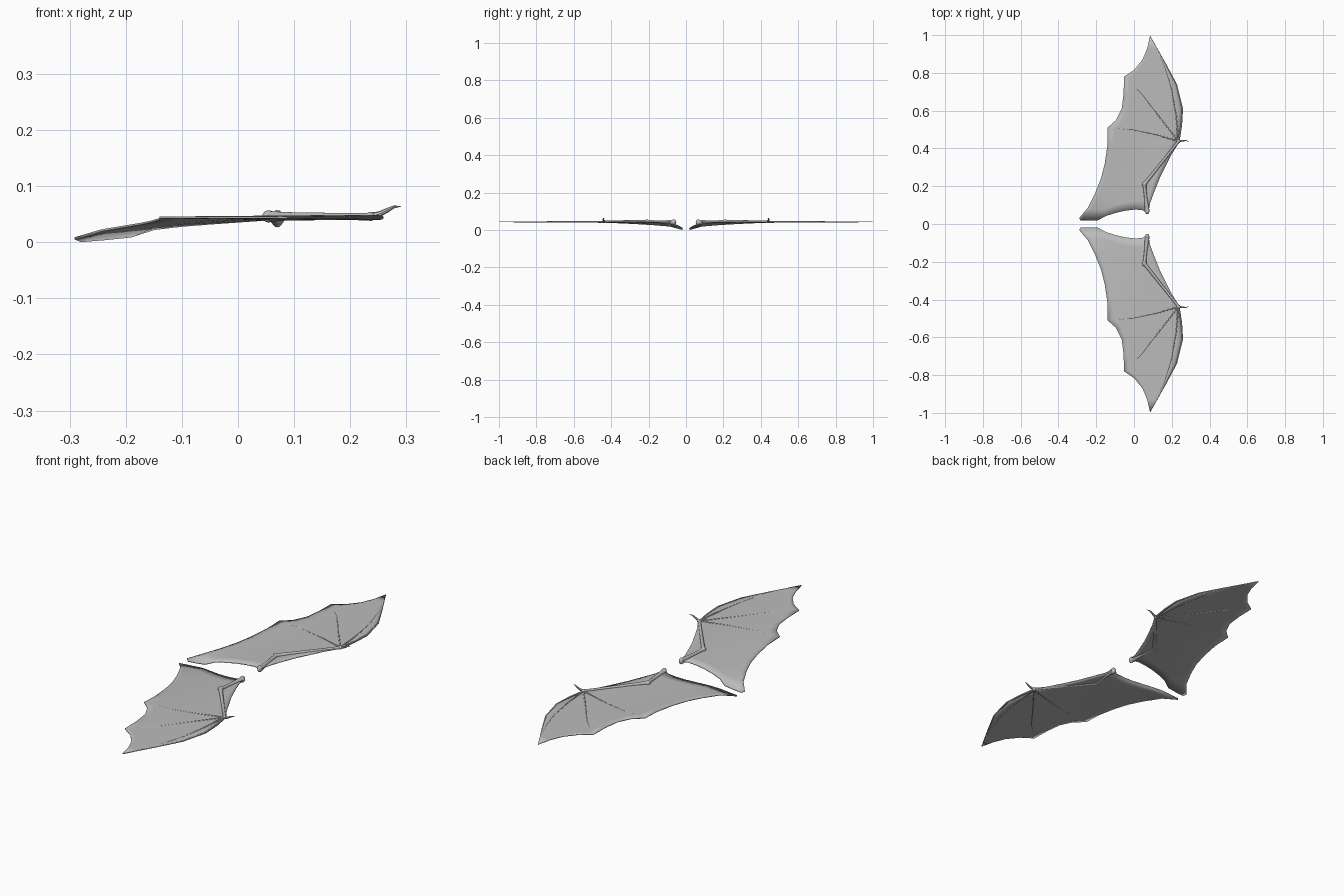
import bpy, bmesh, math
from mathutils import Vector

cube = bpy.data.objects.get("Cube")
if cube:
    bpy.data.objects.remove(cube, do_unlink=True)

grey = bpy.data.materials.new("wing_grey")
grey.use_nodes = True
color = (0.5, 0.5, 0.5, 1)
grey.diffuse_color = color
grey.node_tree.nodes["Principled BSDF"].inputs["Base Color"].default_value = color


def clamp(v):
    return max(0.0, min(1.0, v))


def height(x, y):
    """Height of the membrane: almost flat, drooping toward the inner rear corner."""
    droop = 0.031 * clamp((0.1 - x) / 0.38) * clamp(1 - y / 0.5)
    curl = 0.012 * clamp((0.05 - y) / 0.03) * clamp((-0.1 - x) / 0.1)
    return 0.044 - droop - curl


def finish(obj):
    """Mirror to the other wing, colour and smooth."""
    obj.data.materials.clear()
    obj.data.materials.append(grey)
    mirror = obj.modifiers.new("mirror", 'MIRROR')
    mirror.use_axis = (False, True, False)
    mirror.use_clip = False
    mirror.use_mirror_merge = False
    bpy.ops.object.select_all(action='DESELECT')
    obj.select_set(True)
    bpy.context.view_layer.objects.active = obj
    bpy.ops.object.shade_smooth_by_angle(angle=math.radians(40))


def bone(name, points, radii, sides=2):
    """Round tapered tube along a path."""
    curve = bpy.data.curves.new(name, 'CURVE')
    curve.dimensions = '3D'
    curve.bevel_depth = 1
    curve.bevel_resolution = sides
    curve.use_fill_caps = True
    spline = curve.splines.new('POLY')
    spline.points.add(len(points) - 1)
    for p, co, r in zip(spline.points, points, radii):
        p.co = (*co, 1)
        p.radius = r
    obj = bpy.data.objects.new(name, curve)
    bpy.context.collection.objects.link(obj)
    bpy.ops.object.select_all(action='DESELECT')
    obj.select_set(True)
    bpy.context.view_layer.objects.active = obj
    bpy.ops.object.convert(target='MESH')
    finish(bpy.context.view_layer.objects.active)


def joint(name, co, radius, scale):
    """Rounded knuckle."""
    mesh = bpy.data.meshes.new(name)
    bm = bmesh.new()
    bmesh.ops.create_uvsphere(bm, u_segments=12, v_segments=8, radius=radius)
    for v in bm.verts:
        v.co = Vector(a * s for a, s in zip(v.co, scale)) + Vector(co)
    bm.to_mesh(mesh)
    bm.free()
    obj = bpy.data.objects.new(name, mesh)
    bpy.context.collection.objects.link(obj)
    finish(obj)


# Membrane: leading and trailing edges paired from the body to the tip
lead = [(.075, .055), (.085, .11), (.105, .165), (.135, .24), (.165, .3), (.2, .37), (.238, .43), (.25, .52),
        (.257, .61), (.242, .68), (.225, .74), (.195, .8), (.167, .85), (.125, .925), (.085, .997)]
trail = [(-.291, .03), (-.245, .085), (-.205, .165), (-.175, .24), (-.155, .32), (-.14, .42), (-.14, .51), (-.095, .55),
         (-.065, .61), (-.055, .69), (-.053, .78), (0, .815), (.045, .87), (.07, .93), (.085, .997)]
inner = [(.075, .055), (.065, .062), (.04, .075), (0, .076), (-.05, .07), (-.1, .058),
         (-.15, .042), (-.19, .02), (-.24, .018), (-.28, .018), (-.291, .03)]
cols = len(inner)
bm = bmesh.new()
rows = []
for i, (a, b) in enumerate(zip(lead, trail)):
    weight = clamp(1 - i / 6) ** 2
    row = []
    for j, edge in enumerate(inner):
        f = j / (cols - 1)
        p = Vector(a).lerp(Vector(b), f)
        p += weight * (Vector(edge) - Vector(lead[0]).lerp(Vector(trail[0]), f))
        row.append(bm.verts.new((p.x, p.y, height(p.x, p.y))))
    rows.append(row)
for r0, r1 in zip(rows, rows[1:]):
    for j in range(cols - 1):
        bm.faces.new((r0[j], r0[j + 1], r1[j + 1], r1[j]))
bmesh.ops.remove_doubles(bm, verts=bm.verts, dist=0.0005)
bmesh.ops.recalc_face_normals(bm, faces=bm.faces)
if sum(f.normal.z for f in bm.faces) < 0:
    bmesh.ops.reverse_faces(bm, faces=bm.faces)
mesh = bpy.data.meshes.new("membrane")
bm.to_mesh(mesh)
bm.free()
membrane = bpy.data.objects.new("membrane", mesh)
bpy.context.collection.objects.link(membrane)
shell = membrane.modifiers.new("thickness", 'SOLIDIFY')
shell.thickness = 0.004
shell.offset = 0
finish(membrane)

# Arm bones and joints
shoulder, elbow, wrist = (.07, .066, .042), (.055, .21, .046), (.236, .438, .046)


def limb(name, a, b, radii):
    a, b = Vector(a), Vector(b)
    bone(name, [a.lerp(b, t) for t in (0, .15, .5, .85, 1)], radii, 3)


limb("upper_arm", shoulder, elbow, (.013, .011, .008, .008, .01))
limb("forearm", elbow, wrist, (.01, .008, .007, .006, .007))
joint("shoulder_joint", shoulder, .014, (.8, 1, 1.1))
joint("elbow_joint", elbow, .012, (1, 1.1, .9))
joint("wrist_joint", wrist, .01, (1, 1.1, .8))

# Thumb claw
bone("thumb_claw", [wrist, (.252, .441, .05), (.266, .442, .057), (.278, .441, .063), (.29, .437, .064)],
     (.007, .005, .004, .0025, .0006))

# Fingers follow the membrane from the wrist outward
fingers = {
    "leading_finger": [(.25, .52), (.256, .61), (.225, .738), (.167, .848), (.086, .993)],
    "long_finger": [(.222, .58), (.2, .71), (.16, .84), (.088, .985)],
    "middle_finger": [(.14, .56), (.04, .69), (-.05, .775)],
    "rear_finger": [(.11, .475), (-.01, .5), (-.137, .508)],
}
for name, path in fingers.items():
    path = [wrist[:2]] + path
    last = len(path) - 1
    bone(name, [(x, y, height(x, y)) for x, y in path],
         [.005 - .0032 * k / last for k in range(last + 1)])
